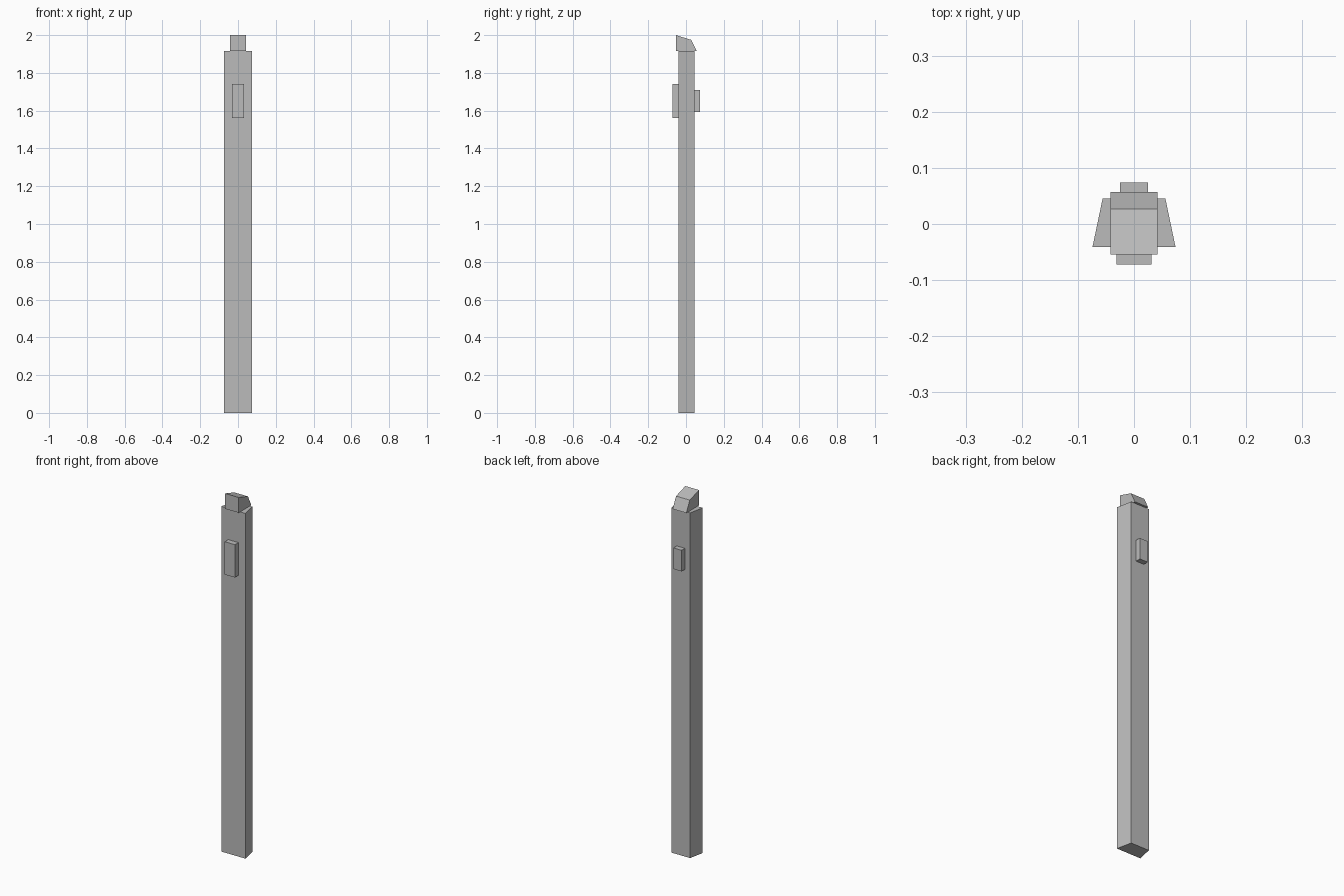
import bpy
import bmesh
from mathutils import Vector

cube = bpy.data.objects.get("Cube")
if cube:
    bpy.data.objects.remove(cube, do_unlink=True)

grey = bpy.data.materials.new("plain grey")
grey.use_nodes = True
colour = (0.5, 0.5, 0.5, 1)
grey.diffuse_color = colour
grey.node_tree.nodes["Principled BSDF"].inputs["Base Color"].default_value = colour


def prism(name, outline, offset):
    """Extrude a closed flat outline along an offset into a solid."""
    bm = bmesh.new()
    face = bm.faces.new([bm.verts.new(p) for p in outline])
    result = bmesh.ops.extrude_face_region(bm, geom=[face], use_keep_orig=True)
    moved = [v for v in result["geom"] if isinstance(v, bmesh.types.BMVert)]
    bmesh.ops.translate(bm, verts=moved, vec=Vector(offset))
    bmesh.ops.recalc_face_normals(bm, faces=bm.faces)
    mesh = bpy.data.meshes.new(name)
    bm.to_mesh(mesh)
    bm.free()
    mesh.materials.append(grey)
    obj = bpy.data.objects.new(name, mesh)
    bpy.context.collection.objects.link(obj)


def block(name, half_width, y0, y1, z0, z1):
    """Box centred on x = 0."""
    w = half_width
    prism(name, [(-w, y0, z0), (w, y0, z0), (w, y1, z0), (-w, y1, z0)],
          (0, 0, z1 - z0))


# Tall post, narrower at the back
FRONT, BACK, TOP = -0.041, 0.045, 1.915
prism("post", [(-0.074, FRONT, 0), (0.074, FRONT, 0),
               (0.056, BACK, 0), (-0.056, BACK, 0)], (0, 0, TOP))

# Sloped cap overhanging the post
HALF = 0.042
profile = [(-0.054, TOP), (0.057, TOP), (0.027, 1.975), (-0.054, 2.0)]
prism("cap", [(-HALF, y, z) for y, z in profile], (2 * HALF, 0, 0))

# Raised panels on the front and the back
block("front_panel", 0.031, -0.072, FRONT, 1.56, 1.742)
block("back_panel", 0.025, BACK, 0.074, 1.593, 1.71)
